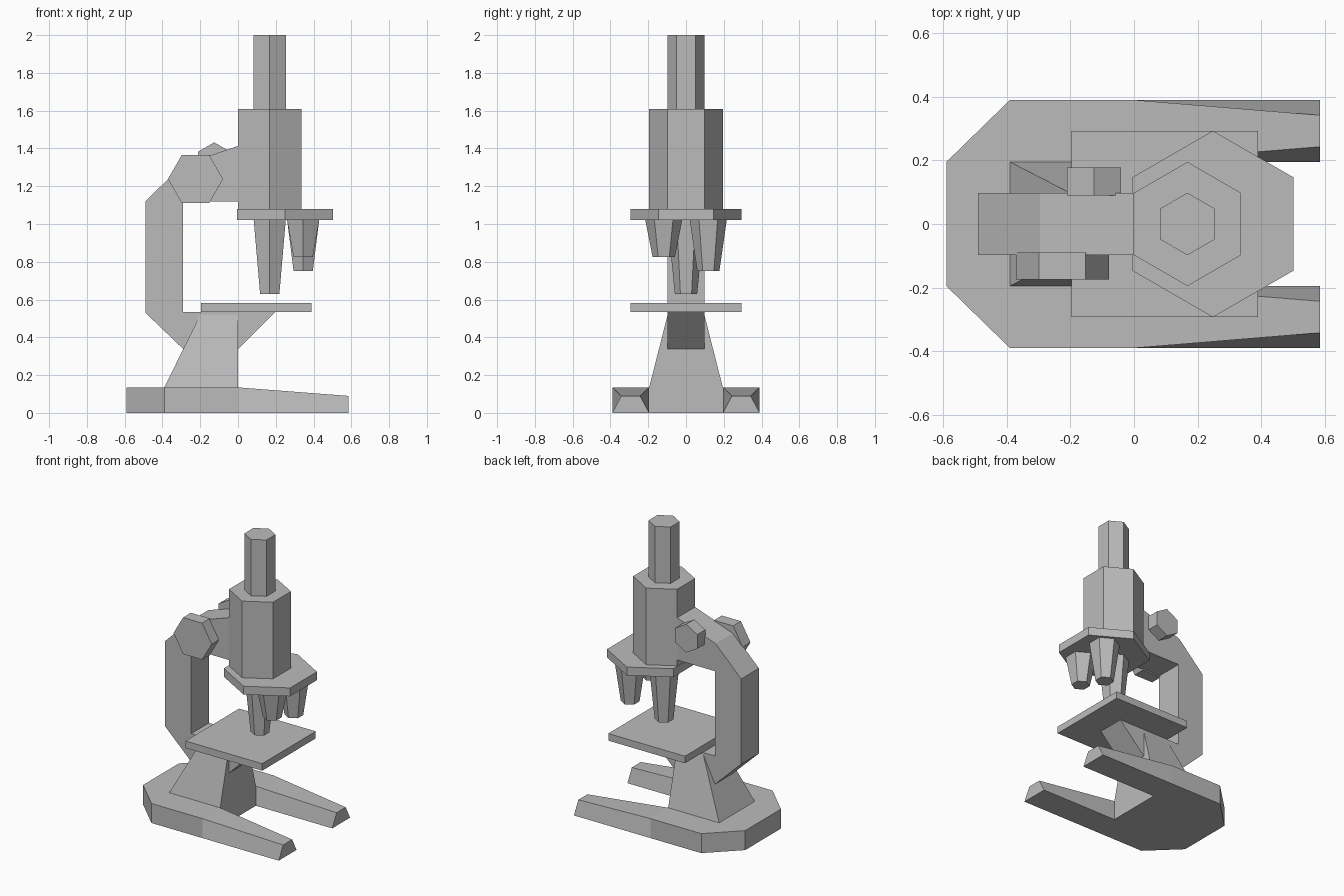
import bpy
import bmesh
from math import cos, sin, pi

old = bpy.data.objects.get("Cube")
if old:
    bpy.data.objects.remove(old)

GREY = (0.5, 0.5, 0.5, 1)
grey = bpy.data.materials.new("plain_grey")
grey.use_nodes = True
grey.diffuse_color = GREY
grey.node_tree.nodes["Principled BSDF"].inputs["Base Color"].default_value = GREY


def loft(name, start, end):
    """Closed solid between two loops with the same number of points."""
    bm = bmesh.new()
    a = [bm.verts.new(p) for p in start]
    b = [bm.verts.new(p) for p in end]
    bm.faces.new(a)
    bm.faces.new(b)
    for i in range(len(a)):
        j = (i + 1) % len(a)
        bm.faces.new((a[i], a[j], b[j], b[i]))
    bmesh.ops.recalc_face_normals(bm, faces=bm.faces)
    mesh = bpy.data.meshes.new(name)
    bm.to_mesh(mesh)
    bm.free()
    mesh.materials.append(grey)
    obj = bpy.data.objects.new(name, mesh)
    bpy.context.collection.objects.link(obj)
    return obj


def hexagon(u, v, radius, turn):
    return [(u + radius * cos(i * pi / 3 + turn), v + radius * sin(i * pi / 3 + turn))
            for i in range(6)]


def flat(points, z):
    return [(x, y, z) for x, y in points]


def upright(points, y):
    return [(x, y, z) for x, z in points]


def rect(x0, x1, y):
    return [(x0, -y), (x1, -y), (x1, y), (x0, y)]


def hex_column(name, x, y, z_low, z_high, r_low, r_high):
    return loft(name, flat(hexagon(x, y, r_low, pi / 2), z_low),
                flat(hexagon(x, y, r_high, pi / 2), z_high))


# Horseshoe base: rear slab and two tapering feet
half = [(0, 0.39), (-0.39, 0.39), (-0.59, 0.195)]
outline = half + [(x, -y) for x, y in reversed(half)]
loft("base_slab", flat(outline, 0), flat(outline, 0.135))
for side, s in (("left", 1), ("right", -1)):
    # the front faces -y, so the model's left and right feet are told apart by y here
    root = [(0, s * y, z) for y, z in ((0.195, 0), (0.39, 0), (0.39, 0.135), (0.195, 0.135))]
    tip = [(0.585, s * y, z) for y, z in ((0.195, 0), (0.39, 0), (0.342, 0.09), (0.243, 0.09))]
    loft("back_foot" if s > 0 else "front_foot", root, tip)

# Pillar, curved arm and stage
loft("pillar", flat(rect(-0.39, 0, 0.195), 0.135), flat(rect(-0.2, 0, 0.097), 0.52))
arm = [(-0.49, 0.53), (-0.29, 0.338), (0, 0.338), (0.195, 0.533), (-0.29, 0.533),
       (-0.29, 1.12), (0.02, 1.12), (0.02, 1.42), (-0.295, 1.312), (-0.49, 1.12)]
loft("arm", upright(arm, -0.097), upright(arm, 0.097))
stage = rect(-0.197, 0.39, 0.293)
loft("stage", flat(stage, 0.533), flat(stage, 0.582))

# Focus knobs
large = hexagon(-0.225, 1.238, 0.146, 0)
loft("coarse_focus_knob", upright(large, -0.175), upright(large, -0.09))
small = hexagon(-0.126, 1.334, 0.098, pi / 2)
loft("fine_focus_knob", upright(small, 0.09), upright(small, 0.178))

# Tube, eyepiece and turret plate
hex_column("body_tube", 0.168, 0, 1.08, 1.61, 0.195, 0.195)
hex_column("eyepiece", 0.168, 0, 1.61, 2.0, 0.098, 0.098)
hex_column("turret", 0.248, 0, 1.022, 1.08, 0.293, 0.293)

# Objective lenses
for name, x, y, bottom in (("long", 0.168, 0, 0.63), ("medium", 0.345, 0.118, 0.752),
                           ("short", 0.345, -0.118, 0.826)):
    hex_column(name + "_objective", x, y, bottom, 1.022, 0.059, 0.098)
